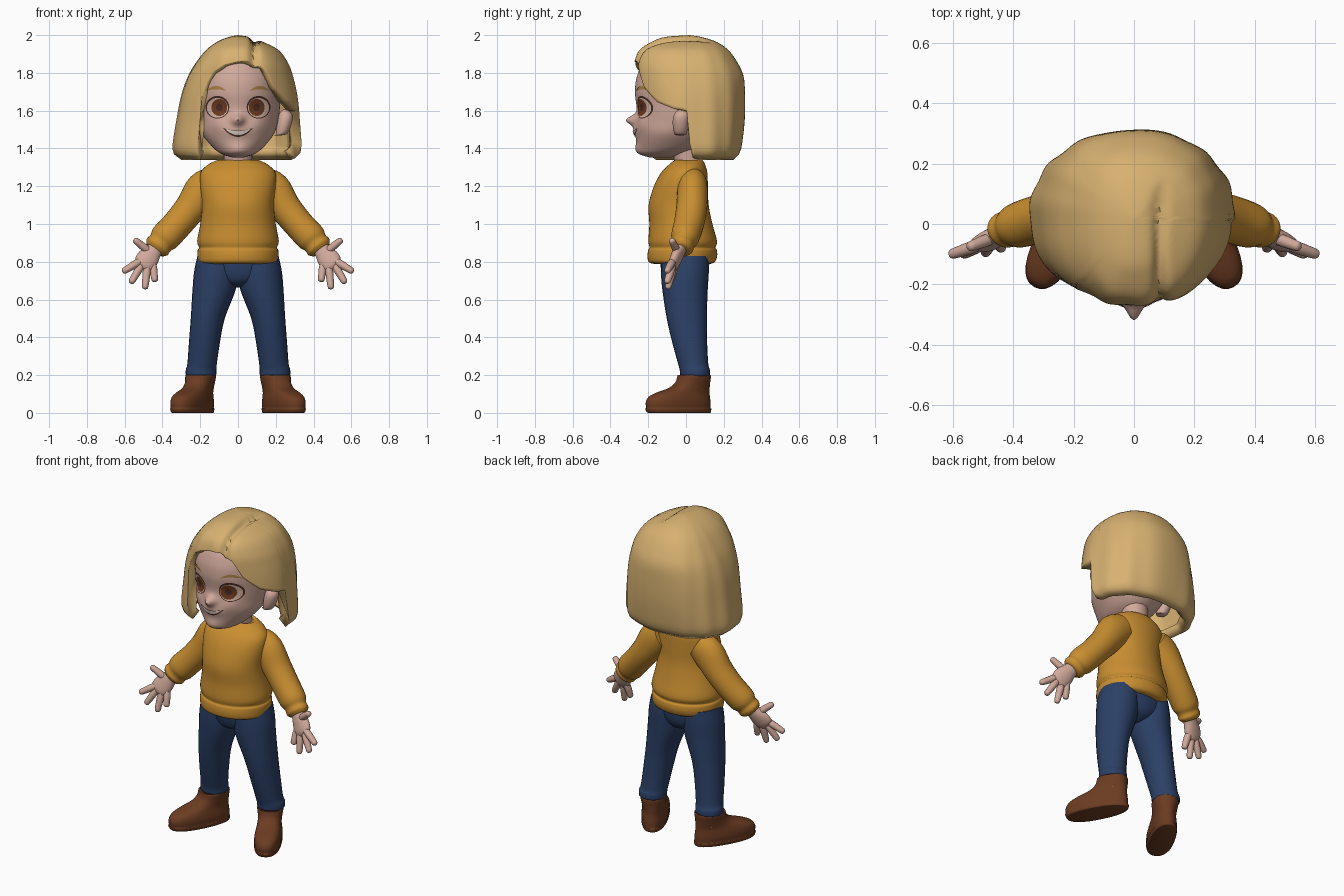
import bpy, bmesh, math
from mathutils import Vector
from mathutils.bvhtree import BVHTree

if "Cube" in bpy.data.objects:
    bpy.data.objects.remove(bpy.data.objects["Cube"])


def material(name, *rgb):
    m = bpy.data.materials.new(name)
    m.use_nodes = True
    m.diffuse_color = (*rgb, 1)
    m.node_tree.nodes["Principled BSDF"].inputs["Base Color"].default_value = (*rgb, 1)
    return m


skin = material("skin", .64, .40, .33)
blond = material("blond hair", .68, .44, .165)
mustard = material("mustard knit", .58, .27, .03)
denim = material("blue denim", .025, .052, .135)
leather = material("brown leather", .15, .045, .016)
iris_brown = material("iris brown", .16, .045, .015)
lash = material("lash brown", .07, .025, .015)
eye_light = material("eye light", .68, .47, .39)
brow_gold = material("brow gold", .40, .22, .06)
tooth = material("tooth white", .75, .66, .60)


def sample(keys, s):
    """Catmull-Rom through key tuples, s in key index units."""
    n = len(keys) - 1
    i = min(int(s), n - 1)
    f = s - i
    p = [keys[max(0, min(n, i + k))] for k in (-1, 0, 1, 2)]
    return [b + f * ((c - a) / 2 + f * ((2 * a - 5 * b + 4 * c - d) / 2
            + f * (3 * b - a - 3 * c + d) / 2)) for a, b, c, d in zip(*p)]


def dense(keys, steps):
    n = (len(keys) - 1) * steps
    return [sample(keys, i / steps) for i in range(n + 1)]


def lookup(keys, t):
    """Linear look-up in rows sorted by their first value."""
    for a, b in zip(keys, keys[1:]):
        if t <= b[0]:
            f = (t - a[0]) / (b[0] - a[0]) if b[0] > a[0] else 0
            return [u + f * (v - u) for u, v in zip(a, b)]
    return list(keys[-1])


def grid(name, rows, mat, ring=True, cap=True, centre=None, angle=50):
    """Skin a list of point rows into a smooth object with outward normals."""
    bm = bmesh.new()
    vs = [[bm.verts.new(p) for p in r] for r in rows]
    n = len(rows[0])
    for a, b in zip(vs, vs[1:]):
        for i in range(n if ring else n - 1):
            j = (i + 1) % n
            bm.faces.new((a[i], a[j], b[j], b[i]))
    if cap:
        bm.faces.new(vs[0][::-1])
        bm.faces.new(vs[-1])
    bmesh.ops.remove_doubles(bm, verts=bm.verts, dist=1e-5)
    bm.normal_update()
    if centre is None:
        centre = sum((v.co for v in bm.verts), Vector()) / len(bm.verts)
    if sum(f.normal.dot(f.calc_center_median() - centre) * f.calc_area() for f in bm.faces) < 0:
        bmesh.ops.reverse_faces(bm, faces=bm.faces)
    me = bpy.data.meshes.new(name)
    bm.to_mesh(me)
    bm.free()
    me.materials.append(mat)
    me.shade_smooth()
    me.set_sharp_from_angle(angle=math.radians(angle))
    ob = bpy.data.objects.new(name, me)
    bpy.context.collection.objects.link(ob)
    return ob


def both(name, rows, mat):
    for side, k in (("left", 1), ("right", -1)):
        grid(side + "_" + name, [[(k * p[0], p[1], p[2]) for p in r] for r in rows], mat)


def tube(keys, flat=False, seg=24, steps=4):
    """Rings along keys of (x, y, z, half width, half depth)."""
    pts = dense(keys, steps)
    rows = []
    for i, (x, y, z, a, b) in enumerate(pts):
        t = Vector((0, 0, 1))
        if not flat:
            t = (Vector(pts[min(i + 1, len(pts) - 1)][:3]) - Vector(pts[max(i - 1, 0)][:3])).normalized()
        v = (Vector((0, 1, 0)) - t * t.y).normalized()
        u = v.cross(t)
        rows.append([Vector((x, y, z)) + u * a * math.cos(w) + v * b * math.sin(w)
                     for w in (math.tau * k / seg for k in range(seg))])
    return rows


def stack(keys, **kw):
    """Horizontal rings from keys of (z, half width, front y, back y)."""
    return tube([(0, (f + b) / 2, z, w, (b - f) / 2) for z, w, f, b in keys], flat=True, **kw)


def bump(x, z, cx, cz, sx, sz):
    return math.exp(-((x - cx) / sx) ** 2 - ((z - cz) / sz) ** 2)


# Head with nose, lips, cheeks and chin pushed out of the face
head_rows = stack([(1.352, .03, -.19, -.08), (1.372, .09, -.245, 0), (1.41, .138, -.258, .08),
                   (1.48, .192, -.262, .14), (1.55, .212, -.26, .2), (1.62, .222, -.262, .22),
                   (1.70, .222, -.27, .22), (1.78, .21, -.26, .2), (1.86, .165, -.22, .15),
                   (1.91, .08, -.13, .08), (1.92, .02, -.05, .0)], seg=112, steps=6)
for p in (p for row in head_rows for p in row):
    if p.y < -.08:
        ax = abs(p.x)
        p.y -= (.058 * bump(p.x, p.z, 0, 1.55, .03, .027) + .016 * bump(p.x, p.z, 0, 1.495, .075, .035)
                + .012 * bump(p.x, p.z, 0, 1.395, .05, .03) + .012 * bump(ax, p.z, .11, 1.53, .05, .04)
                - .01 * bump(ax, p.z, .1, 1.62, .05, .04))
head = grid("head", head_rows, skin)
face = BVHTree.FromPolygons([v.co for v in head.data.vertices], [p.vertices for p in head.data.polygons])
grid("neck", tube([(0, .01, 1.25, .085, .08), (0, .01, 1.32, .075, .07), (0, .0, 1.42, .08, .08)]), skin)


# Painted face details laid on the head surface
def decal(name, mat, lift, fn, nu=32, nv=6):
    rows = []
    for j in range(nv + 1):
        row = []
        for i in range(nu + 1):
            x, z = fn(i / nu, j / nv)
            hit = face.ray_cast(Vector((x, -1, z)), Vector((0, 1, 0)))[0]
            row.append((x, hit.y - lift, z))
        rows.append(row)
    grid(name, rows, mat, ring=False, cap=False, centre=Vector((0, 0, 1.6)))


def disc(cx, cz, rx, rz):
    return lambda u, v: (cx + rx * v * math.cos(math.tau * u), cz + rz * v * math.sin(math.tau * u))


def arc(cx, cz, w, bend, thick):
    def fn(u, v):
        s = 2 * u - 1
        return cx + w * s, cz + bend * s * s + thick * (v - .5) * (1 - s * s)
    return fn


for side, k in (("left", 1), ("right", -1)):
    decal(side + "_eye_rim", lash, .002, disc(k * .109, 1.618, .063, .06))
    decal(side + "_eye_white", eye_light, .004, disc(k * .109, 1.615, .056, .052))
    decal(side + "_iris", iris_brown, .006, disc(k * .099, 1.617, .042, .045))
    decal(side + "_pupil", lash, .008, disc(k * .099, 1.617, .018, .02))
    decal(side + "_brow", brow_gold, .004, arc(k * .115, 1.722, .055, -.02, .018))
decal("mouth_line", lash, .002, arc(0, 1.478, .08, .03, .034))
decal("teeth", tooth, .004, arc(0, 1.481, .07, .024, .022))

# Ears with a tucked inner hollow
ear = [(.2, -.03, 1.47, .01, .01), (.228, -.03, 1.475, .028, .03), (.243, -.028, 1.52, .038, .042),
       (.252, -.025, 1.57, .038, .042), (.25, -.022, 1.598, .022, .026), (.245, -.02, 1.606, .003, .004)]
both("ear", tube(ear, flat=True), skin)

# Hair: radial sheet from the crown to a hairline that varies with direction
outline = dense([(2.0, 0, 0, 0, 0), (1.99, .05, .06, .13, .06), (1.965, .11, .13, .2, .14),
                 (1.92, .17, .215, .265, .205), (1.85, .225, .265, .292, .255), (1.78, .265, .29, .292, .285),
                 (1.68, .3, .312, .285, .292), (1.55, .325, .325, .27, .29), (1.42, .345, .335, .26, .275),
                 (1.37, .338, .328, .25, .26), (1.34, .30, .29, .22, .23)], 10)[::-1]
hairline = [(-180, 1.34), (-48, 1.34), (-45, 1.36), (-42, 1.5), (-39, 1.67), (-33, 1.75), (-27, 1.8),
            (-15, 1.84), (0, 1.86), (15, 1.865), (27, 1.82), (39, 1.72), (57, 1.645), (75, 1.61),
            (87, 1.60), (90, 1.42), (93, 1.35), (99, 1.34), (180, 1.34)]
hair_rows = []
for j in range(37):
    row = []
    for i in range(120):
        deg = -180 + 3 * i
        w = math.radians(deg)
        s, c = math.sin(w), math.cos(w)
        z = 2 - (2 - lookup(hairline, deg)[1]) * (j / 36) ** 1.6
        _, left, right, front, back = lookup(outline, z)
        a, b = (right if s > 0 else left), (front if c > 0 else back)
        r = 0 if j == 0 else (abs(s / a) ** 2.3 + abs(c / b) ** 2.3) ** (-1 / 2.3)
        # soft clumps that deepen toward the tips
        r *= 1 + .012 * (j / 36) * math.sin(11 * w + 2 * math.sin(3 * w))
        x, y = r * s, .02 - r * c
        # parting groove
        g = math.exp(-((x - .085) / .018) ** 2) * (z > 1.8) * max(0, min(1, (.14 - y) / .08))
        row.append((x * (1 - .03 * g), y * (1 - .05 * g), z - .025 * g))
    hair_rows.append(row)
hair = grid("hair", hair_rows, blond, cap=False, angle=70)
shell = hair.modifiers.new("thickness", "SOLIDIFY")
shell.thickness = .06
shell.offset = -1

# Sweater body with a gathered hem, then sleeves with cuffs
grid("sweater", stack([(.788, .18, -.165, .125), (.798, .208, -.197, .152), (.83, .214, -.204, .165),
                       (.862, .213, -.2, .163), (.875, .206, -.193, .155), (.91, .216, -.199, .164),
                       (1.0, .2, -.194, .14), (1.1, .19, -.198, .12), (1.2, .2, -.17, .116),
                       (1.27, .198, -.133, .113), (1.31, .165, -.095, .103), (1.332, .125, -.068, .092),
                       (1.338, .105, -.055, .085), (1.325, .09, -.045, .075)], seg=48), mustard)
both("sleeve", tube([(.12, .04, 1.22, .085, .07), (.18, .035, 1.18, .1, .08), (.25, .03, 1.085, .085, .082),
                     (.32, .015, 1.0, .08, .08), (.385, -.005, .93, .08, .075), (.41, -.014, .9, .068, .06),
                     (.428, -.02, .878, .07, .06), (.44, -.025, .862, .055, .045)]), mustard)

# Hands: palm, four fingers and thumb
both("palm", tube([(.41, -.015, .9, .04, .034), (.445, -.035, .86, .045, .033), (.475, -.052, .82, .058, .031),
                   (.5, -.068, .785, .054, .026), (.512, -.075, .77, .03, .014)]), skin)
fingers = {"index_finger": ((.515, -.07, .805), (.605, -.1, .75)),
           "middle_finger": ((.51, -.07, .785), (.565, -.1, .692)),
           "ring_finger": ((.48, -.066, .78), (.492, -.095, .663)),
           "little_finger": ((.452, -.055, .79), (.44, -.08, .70)),
           "thumb": ((.465, -.045, .85), (.545, -.075, .915))}
for name, (a, b) in fingers.items():
    a, b = Vector(a), Vector(b)
    profile = [(0, .018), (.3, .021), (.7, .019), (.95, .017), (1.04, .012), (1.07, .002)]
    both(name, tube([(*a.lerp(b, t), r, r) for t, r in profile], seg=12, steps=2), skin)

# Trouser legs with a rolled cuff, joined at the hips
both("trouser_leg", tube([(.195, .048, .195, .068, .066), (.196, .048, .2, .08, .078), (.195, .046, .23, .081, .08),
                          (.19, .038, .26, .078, .08), (.178, .02, .37, .082, .092), (.16, .004, .5, .09, .106),
                          (.127, -.005, .65, .114, .12), (.115, -.006, .75, .117, .127),
                          (.11, -.006, .83, .105, .125)], flat=True), denim)
grid("trouser_hips", stack([(.665, .02, -.05, .05), (.69, .1, -.105, .095), (.74, .19, -.128, .118),
                            (.82, .205, -.14, .125)]), denim)
both("ankle", tube([(.195, .048, .12, .06, .06), (.195, .048, .22, .062, .06)]), skin)

# Boots turned outward, each level given as height, heel, toe and half width
boot = dense([(0, .088, .27, .068), (.004, .092, .28, .073), (.022, .095, .288, .077), (.026, .09, .283, .074),
              (.055, .09, .285, .077), (.085, .086, .268, .074), (.108, .084, .22, .069), (.13, .084, .15, .067),
              (.16, .085, .105, .07), (.19, .088, .092, .075), (.2, .085, .088, .072), (.192, .07, .07, .06)], 3)
turn = math.radians(28)
boot_rows = []
for z, heel, toe, wide in boot:
    row = []
    for k in range(32):
        w = math.tau * k / 32
        s, c = math.sin(w), math.cos(w)
        across = wide * math.copysign(abs(s) ** .85, s) * (1 + .06 * c)
        along = (toe - heel) / 2 + (toe + heel) / 2 * math.copysign(abs(c) ** .9, c)
        row.append((.195 + along * math.sin(turn) + across * math.cos(turn),
                    .045 - along * math.cos(turn) + across * math.sin(turn), max(z, 0)))
    boot_rows.append(row)
both("boot", boot_rows, leather)
